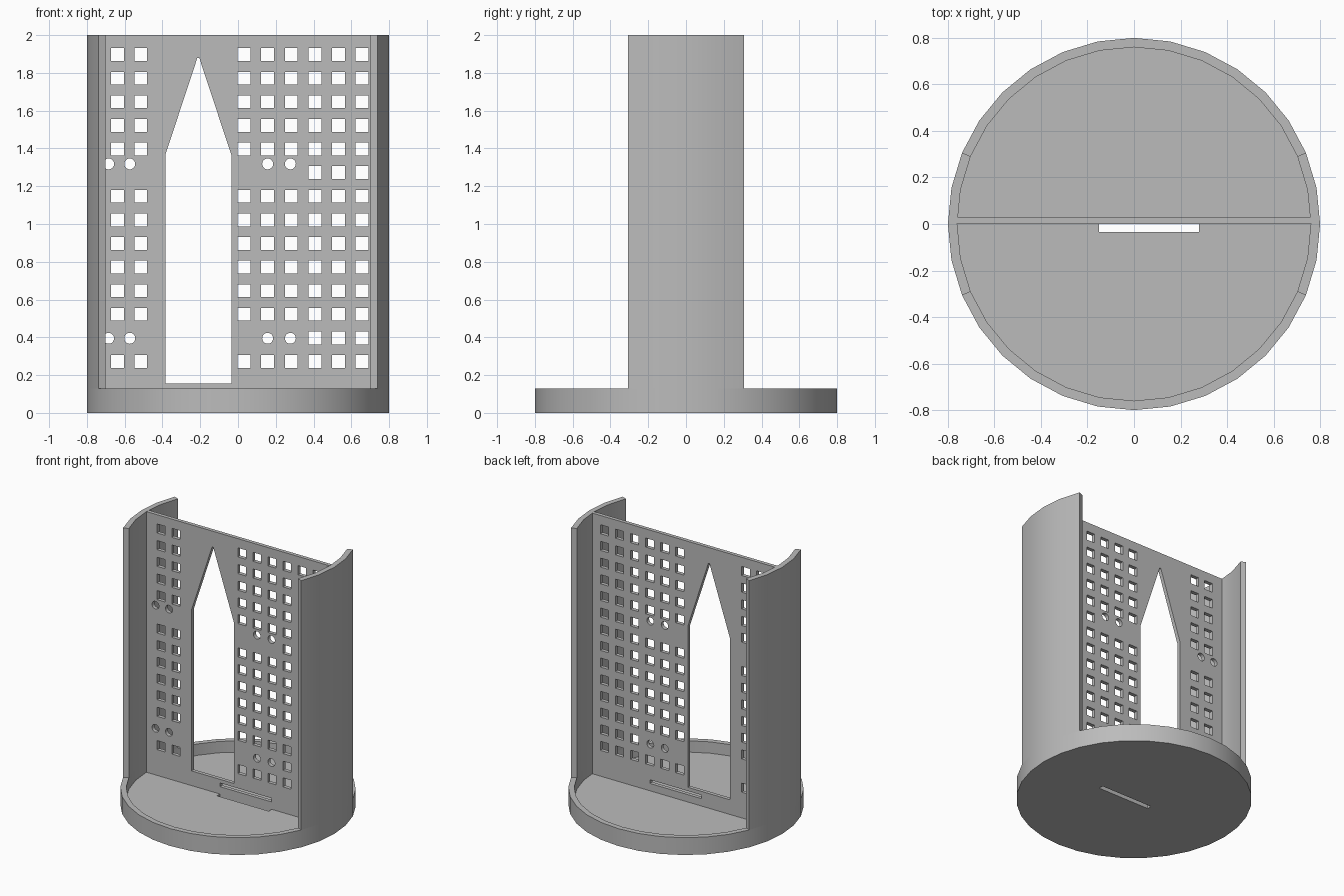
import bpy, bmesh
from math import sin, cos, pi

cube = bpy.data.objects.get("Cube")
if cube:
    bpy.data.objects.remove(cube)

SIDES = 32
R_OUT, R_IN = 0.8, 0.76
FLOOR_TOP, RIM_TOP, TOP = 0.045, 0.13, 2.0
SLOT_X = (-0.15, 0.28)

grey = bpy.data.materials.new("plain grey")
grey.use_nodes = True
grey.diffuse_color = (0.5, 0.5, 0.5, 1)
grey.node_tree.nodes["Principled BSDF"].inputs["Base Color"].default_value = (0.5, 0.5, 0.5, 1)


def circle(x, y, r, n):
    return [(x + r * cos(2 * pi * i / n), y + r * sin(2 * pi * i / n)) for i in range(n)]


def rect(x0, x1, y0, y1):
    return [(x0, y0), (x1, y0), (x1, y1), (x0, y1)]


def finish(obj):
    obj.data.materials.clear()
    obj.data.materials.append(grey)
    bpy.ops.object.select_all(action="DESELECT")
    obj.select_set(True)
    bpy.context.view_layer.objects.active = obj
    bpy.ops.object.shade_smooth_by_angle()


# Round base with slot, raised rim and two tall curved side walls, as one body
bm = bmesh.new()
outer, inner, slot = [
    [bm.verts.new((x, y, 0)) for x, y in loop]
    for loop in (circle(0, 0, R_OUT, SIDES), circle(0, 0, R_IN, SIDES),
                 rect(*SLOT_X, -0.035, 0))
]
for i in range(SIDES):
    j = (i + 1) % SIDES
    bm.faces.new((outer[i], outer[j], inner[j], inner[i]))
edges = []
for loop in (inner, slot):
    for a, b in zip(loop, loop[1:] + loop[:1]):
        edges.append(bm.edges.get((a, b)) or bm.edges.new((a, b)))
bmesh.ops.triangle_fill(bm, edges=edges, use_beauty=True, normal=(0, 0, 1))


def raise_faces(faces, height):
    geom = bmesh.ops.extrude_face_region(bm, geom=faces)["geom"]
    for v in geom:
        if isinstance(v, bmesh.types.BMVert):
            v.co.z = height
    return [f for f in geom if isinstance(f, bmesh.types.BMFace)]


floor = raise_faces(bm.faces[:], FLOOR_TOP)
rim = raise_faces([f for f in floor if f.calc_center_median().xy.length > 0.765], RIM_TOP)
raise_faces([f for f in rim if abs(f.calc_center_median().y) < 0.28], TOP)
bmesh.ops.delete(bm, geom=[e for e in bm.edges if not e.link_faces], context="EDGES")
bmesh.ops.recalc_face_normals(bm, faces=bm.faces[:])
mesh = bpy.data.meshes.new("base_and_side_walls")
bm.to_mesh(mesh)
bm.free()
body = bpy.data.objects.new("base_and_side_walls", mesh)
bpy.context.collection.objects.link(body)
finish(body)

# Upright panel outline, pointed opening and cable slot
loops = [
    rect(-0.758, 0.758, FLOOR_TOP, TOP),
    [(-0.385, 0.155), (-0.035, 0.155), (-0.035, 1.365),
     (-0.205, 1.88), (-0.215, 1.88), (-0.385, 1.365)],
    rect(*SLOT_X, 0.1, 0.128),
]

# Grid of square holes; two rows keep only the right-hand columns
PITCH, HALF = 0.125, 0.034
columns = [-0.638, -0.515] + [0.032 + PITCH * i for i in range(6)]
for row in range(14):
    z = 0.272 + PITCH * row
    for x in columns:
        if row in (1, 8) and x < 0.35:
            continue
        loops.append(rect(x - HALF, x + HALF, z - HALF, z + HALF))

# Round mounting holes
for z in (0.395, 1.318):
    for x in (-0.685, -0.573, 0.157, 0.277):
        loops.append(circle(x, z, 0.029, 20))

# Panel made from the filled, extruded outline
curve = bpy.data.curves.new("perforated_panel", "CURVE")
curve.dimensions = "2D"
curve.fill_mode = "BOTH"
curve.extrude = 0.014
for loop in loops:
    spline = curve.splines.new("POLY")
    spline.points.add(len(loop) - 1)
    for point, (x, y) in zip(spline.points, loop):
        point.co = (x, y, 0, 1)
    spline.use_cyclic_u = True
panel = bpy.data.objects.new("perforated_panel", curve)
bpy.context.collection.objects.link(panel)
panel.location.y = 0.014
panel.rotation_euler.x = pi / 2
bpy.ops.object.select_all(action="DESELECT")
panel.select_set(True)
bpy.context.view_layer.objects.active = panel
bpy.ops.object.convert(target="MESH")
panel = bpy.context.object
bm = bmesh.new()
bm.from_mesh(panel.data)
bmesh.ops.remove_doubles(bm, verts=bm.verts[:], dist=0.0005)
bmesh.ops.recalc_face_normals(bm, faces=bm.faces[:])
bm.to_mesh(panel.data)
bm.free()
finish(panel)
